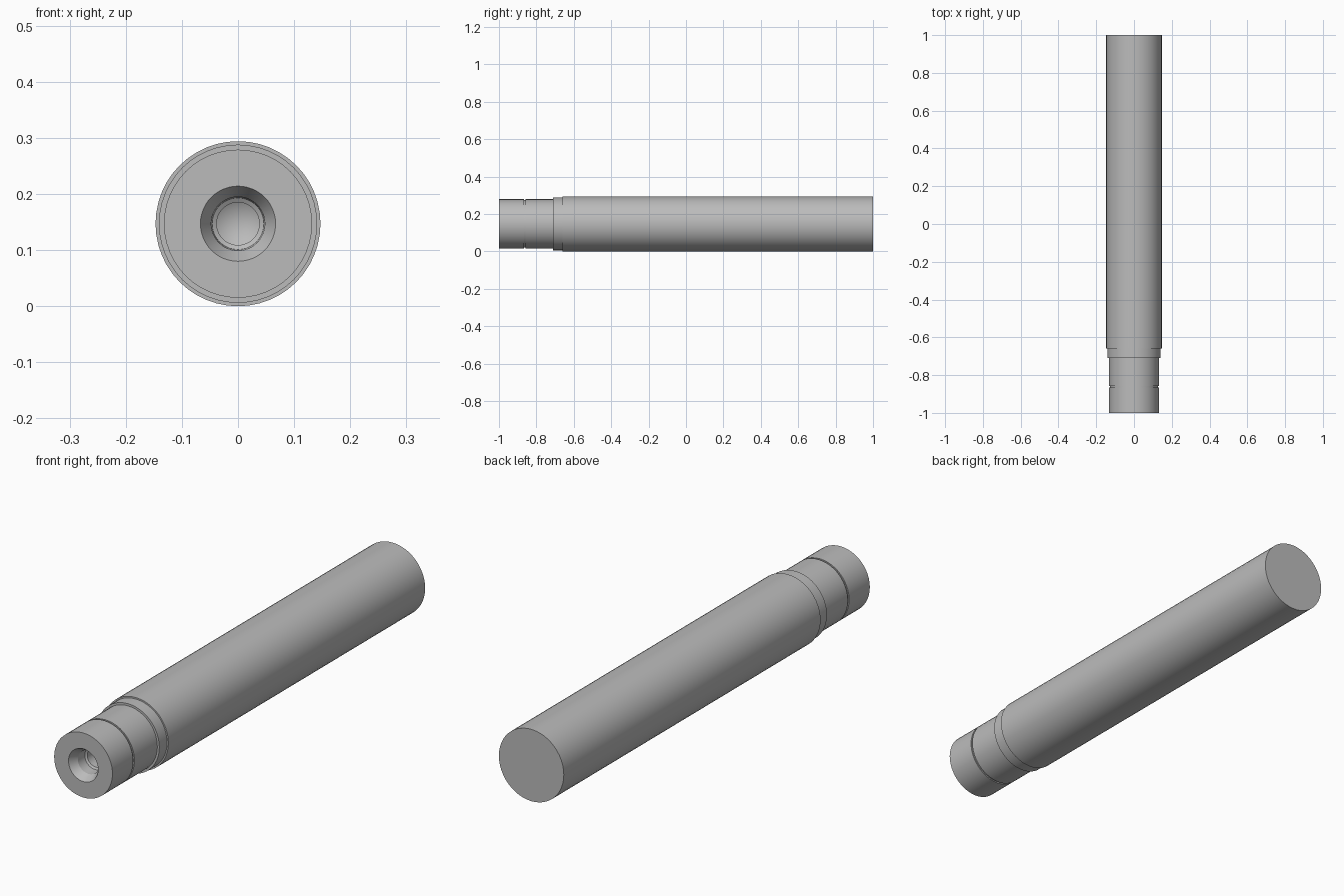
import bpy
import bmesh
import math
from mathutils import Matrix, Vector

cube = bpy.data.objects.get("Cube")
if cube:
    bpy.data.objects.remove(cube, do_unlink=True)

SIDES = 48
R = 0.147

steel = bpy.data.materials.new("plain grey steel")
steel.use_nodes = True
GREY = (0.5, 0.5, 0.5, 1)
steel.diffuse_color = GREY
steel.node_tree.nodes["Principled BSDF"].inputs["Base Color"].default_value = GREY

# Radius and y position, from the bottom of the centre hole out to the back end
profile = [
    (0, -0.84), (0.038, -0.862), (0.038, -0.92), (0.046, -0.925),   # drilled bore
    (0.048, -0.967), (0.067, -1),                                  # countersink
    (0.132, -1), (0.132, -0.866), (0.127, -0.866),                 # nose and groove
    (0.127, -0.858), (0.132, -0.858), (0.132, -0.71),              # neck
    (0.141, -0.71), (0.141, -0.66), (R, -0.66),                    # shoulder steps
    (R, 1), (0, 1),                                                # body and back
]


def lathe(name, points):
    """Spin a profile about the y axis into a closed solid."""
    bm = bmesh.new()
    verts = [bm.verts.new((r, y, 0)) for r, y in points]
    edges = [bm.edges.new(pair) for pair in zip(verts, verts[1:])]
    bmesh.ops.spin(bm, geom=verts + edges, cent=Vector(), axis=(0, 1, 0),
                   angle=math.tau, steps=SIDES, use_merge=True)
    bmesh.ops.remove_doubles(bm, verts=bm.verts, dist=0.0001)
    bmesh.ops.recalc_face_normals(bm, faces=bm.faces)
    bmesh.ops.translate(bm, verts=bm.verts, vec=(0, 0, R))
    mesh = bpy.data.meshes.new(name)
    bm.to_mesh(mesh)
    bm.free()
    mesh.materials.append(steel)
    obj = bpy.data.objects.new(name, mesh)
    bpy.context.collection.objects.link(obj)
    return obj


shaft = lathe("stepped_shaft", profile)
bpy.ops.object.select_all(action="DESELECT")
shaft.select_set(True)
bpy.context.view_layer.objects.active = shaft
bpy.ops.object.shade_smooth_by_angle(angle=math.radians(25))
